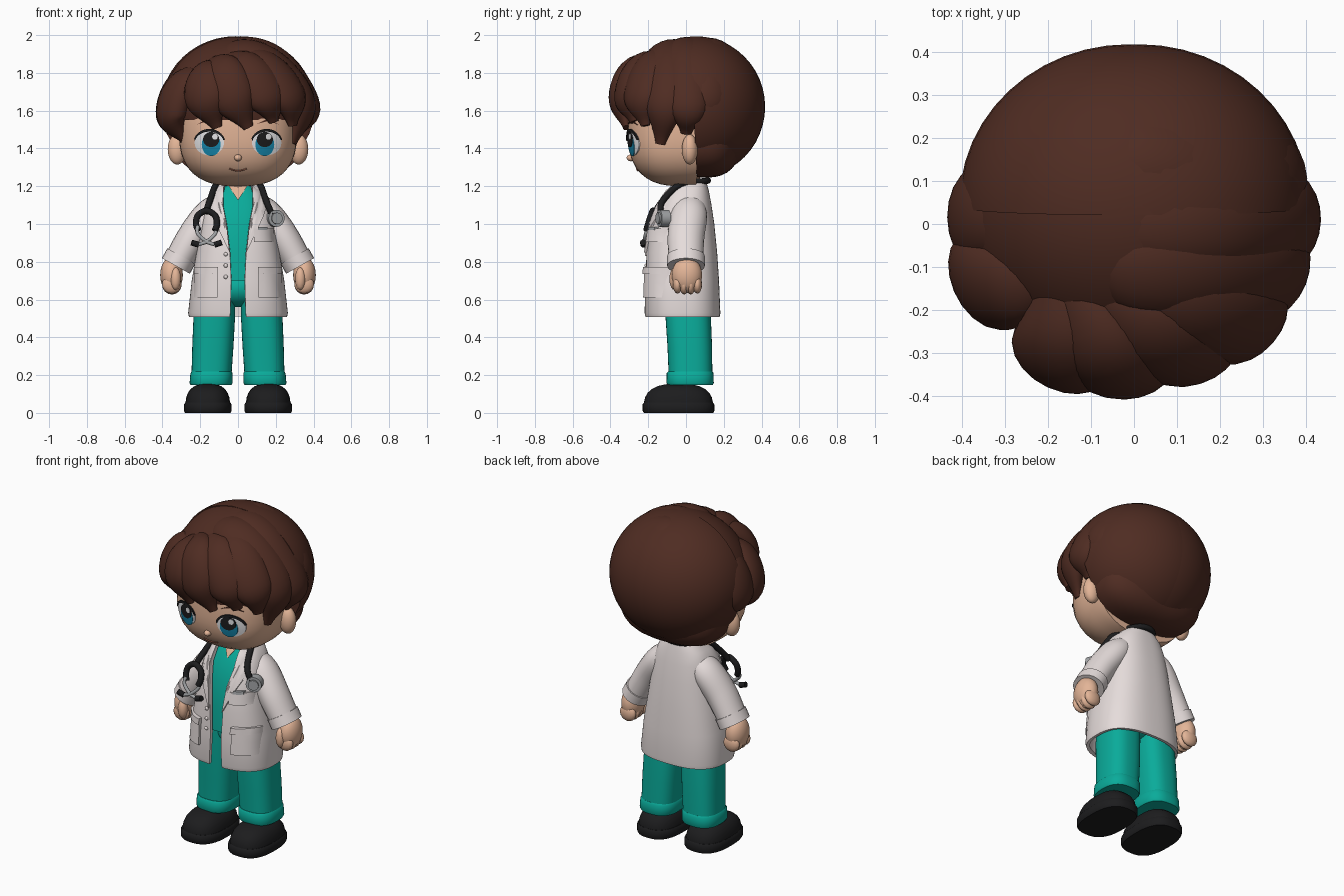
import bpy, bmesh, math
from math import sin, cos, pi, asin, radians
from mathutils import Vector

if "Cube" in bpy.data.objects:
    bpy.data.objects.remove(bpy.data.objects["Cube"], do_unlink=True)


def material(name, *rgb):
    m = bpy.data.materials.new(name)
    m.use_nodes = True
    m.diffuse_color = (*rgb, 1)
    m.node_tree.nodes["Principled BSDF"].inputs["Base Color"].default_value = (*rgb, 1)
    return m


HAIR = material("brown hair", .078, .025, .016)
SKIN = material("skin", .77, .46, .31)
TEAL = material("teal scrubs", .003, .41, .325)
COAT = material("white coat", .79, .72, .71)
BLACK = material("black rubber", .012, .012, .013)
IRIS = material("blue iris", .008, .25, .43)
WHITE = material("eye white", .85, .85, .87)
SILVER = material("silver metal", .36, .37, .38)
LIP = material("mouth line", .35, .13, .08)
SIDES = ((-1, "right"), (1, "left"))
made = []


def finish(name, bm, mat):
    bmesh.ops.recalc_face_normals(bm, faces=bm.faces)
    mesh = bpy.data.meshes.new(name)
    bm.to_mesh(mesh)
    bm.free()
    mesh.materials.append(mat)
    ob = bpy.data.objects.new(name, mesh)
    bpy.context.collection.objects.link(ob)
    made.append(ob)
    return ob


def blob(name, center, radii, mat, p=2, cut=None, detail=32):
    """Superellipsoid; cut is an optional (point, normal) plane, the normal side is kept."""
    bm = bmesh.new()
    bmesh.ops.create_uvsphere(bm, u_segments=detail, v_segments=detail // 2, radius=1)
    for v in bm.verts:
        k = sum(abs(c) ** p for c in v.co) ** (-1 / p)
        v.co = Vector([c + r * k * u for c, r, u in zip(center, radii, v.co)])
    if cut:
        bmesh.ops.bisect_plane(bm, geom=bm.verts[:] + bm.edges[:] + bm.faces[:],
                               plane_co=cut[0], plane_no=cut[1], clear_inner=True)
        bmesh.ops.holes_fill(bm, edges=[e for e in bm.edges if e.is_boundary])
    return finish(name, bm, mat)


def catmull(a, b, c, d, t):
    return (b * 2 + (c - a) * t + (a * 2 - b * 5 + c * 4 - d) * t ** 2
            + (b * 3 - a - c * 3 + d) * t ** 3) * .5


def tube(name, points, radii, mat, flat=1, ref=None, seg=16, steps=6):
    """Swept tube; ref(p) gives the direction along which the section is scaled by flat."""
    pts = [Vector(p) for p in points]
    rad = list(radii) if isinstance(radii, (list, tuple)) else [radii] * len(pts)
    pts = [pts[0] * 2 - pts[1]] + pts + [pts[-1] * 2 - pts[-2]]
    rad = [rad[0]] + rad + [rad[-1]]
    path = []
    for i in range(len(pts) - 3):
        for j in range(steps + (i == len(pts) - 4)):
            t = j / steps
            path.append((catmull(*pts[i:i + 4], t), max(.004, catmull(*rad[i:i + 4], t))))
    bm, rings, n = bmesh.new(), [], None
    for i, (p, r) in enumerate(path):
        t = (path[min(i + 1, len(path) - 1)][0] - path[max(i - 1, 0)][0]).normalized()
        n = ref(p) if ref else (n or t.orthogonal())
        n = (n - t * n.dot(t)).normalized()
        side = t.cross(n)
        rings.append([bm.verts.new(p + side * (r * cos(a)) + n * (r * flat * sin(a)))
                      for a in (2 * pi * k / seg for k in range(seg))])
    skin_rings(bm, rings, True)
    return finish(name, bm, mat)


def skin_rings(bm, rings, closed):
    count = len(rings[0])
    for a, b in zip(rings, rings[1:]):
        for k in range(count if closed else count - 1):
            m = (k + 1) % count
            bm.faces.new((a[k], a[m], b[m], b[k]))
    if closed:
        bm.faces.new(rings[0])
        bm.faces.new(rings[-1])


P = 2.6


def spow(v):
    return math.copysign(abs(v) ** (2 / P), v)


def loft(name, rings, mat, cx=lambda z: 0, gaps=None, seg=40):
    """Stack of rounded sections (z, half width, front y, back y), optionally open in front."""
    bm, out = bmesh.new(), []
    for i, (z, rx, yf, yb) in enumerate(rings):
        a0 = asin((gaps[i] / rx) ** (P / 2)) if gaps else 0
        n = seg - 1 if gaps else seg
        angles = [a0 + (2 * pi - 2 * a0) * k / n for k in range(seg)]
        out.append([bm.verts.new((cx(z) + rx * spow(sin(a)),
                                  (yf + yb) / 2 - (yb - yf) / 2 * spow(cos(a)), z)) for a in angles])
    skin_rings(bm, out, not gaps)
    return finish(name, bm, mat)


def patch(name, outline, surf, off, thick, mat):
    """Plate cut to an x-z outline that follows a curved front surface."""
    bm = bmesh.new()
    bm.faces.new([bm.verts.new((x, 0, z)) for x, z in outline])
    bmesh.ops.triangulate(bm, faces=bm.faces[:])
    bmesh.ops.subdivide_edges(bm, edges=bm.edges[:], cuts=3, use_grid_fill=True)
    for v in bm.verts:
        v.co.y = surf(v.co.x, v.co.z) - off
    ext = bmesh.ops.extrude_face_region(bm, geom=bm.faces[:])
    for g in ext["geom"]:
        if isinstance(g, bmesh.types.BMVert):
            g.co.y += thick
    return finish(name, bm, mat)


def oval(cx, cz, rx, rz, start=0, end=360, n=28):
    return [(cx + rx * cos(a), cz + rz * sin(a))
            for a in (radians(start + (end - start) * k / n) for k in range(n))]


def box(x0, x1, z0, z1):
    return [(x0, z0), (x1, z0), (x1, z1), (x0, z1)]


# Head
FC, FR, FP = (0, -.02, 1.49), (.312, .288, .29), 2.6


def face_y(x, z):
    k = 1 - abs(x / FR[0]) ** FP - abs((z - FC[2]) / FR[2]) ** FP
    return FC[1] - FR[1] * max(k, .001) ** (1 / FP)


blob("head", FC, FR, SKIN, FP, cut=((0, .055, 0), (0, -1, 0)), detail=48)
blob("nose", (0, face_y(0, 1.35), 1.35), (.02, .024, .018), SKIN)
tube("neck", [(0, .01, 1.08), (0, .01, 1.26)], .065, SKIN)
tube("mouth", [(x, face_y(x, z) - .001, z) for x, z in
               ((-.045, 1.293), (-.02, 1.284), (0, 1.282), (.02, 1.284), (.045, 1.293))], .004, LIP, seg=8)
for s, side in SIDES:
    blob(side + "_ear", (s * .322, .02, 1.395), (.05, .042, .08), SKIN)
    patch(side + "_eye_white", oval(s * .152, 1.43, .078, .066), face_y, .004, .006, WHITE)
    patch(side + "_iris", oval(s * .142, 1.42, .05, .06), face_y, .007, .006, IRIS)
    patch(side + "_pupil", oval(s * .142, 1.447, .043, .04), face_y, .010, .006, BLACK)
    patch(side + "_eye_glint", oval(s * .142 + .02, 1.462, .015, .016), face_y, .013, .006, WHITE)
    lash = oval(s * .152, 1.43, .084, .073, 12, 168) + oval(s * .152, 1.426, .078, .063, 168, 12)
    patch(side + "_eyelash", lash, face_y, .012, .008, BLACK)
    brow = [(s * x, z) for x, z in ((.10, 1.53), (.16, 1.545), (.22, 1.525), (.16, 1.558))]
    patch(side + "_eyebrow", brow, face_y, .006, .007, HAIR)

# Hair masses, the back one split by a centre seam, and swept locks
HC = Vector((0, .02, 1.6))
for s, side in SIDES:
    blob(side + "_back_hair", (s * .012, .05, 1.62), (.395, .369, .374), HAIR,
         cut=((0, .045, 1.5), (0, 1, .05)), detail=48)
blob("nape_hair", (0, .09, 1.45), (.335, .2, .205), HAIR, 2.6, cut=((0, .045, 1.5), (0, 1, .05)), detail=40)
blob("top_hair", (0, .045, 1.62), (.4, .364, .372), HAIR, cut=((0, 0, 1.55), (0, 0, 1)), detail=48)
LOCKS = {
    "right_side_lock": ((-.15, -.09, 1.83), (-.29, -.14, 1.74), (-.35, -.125, 1.57), (-.285, -.12, 1.44)),
    "right_rear_lock": ((-.16, .02, 1.84), (-.31, .02, 1.74), (-.36, .015, 1.57), (-.32, 0, 1.46)),
    "right_fringe": ((-.18, -.1, 1.83), (-.175, -.255, 1.78), (-.165, -.315, 1.65), (-.11, -.3, 1.51)),
    "middle_fringe": ((-.17, -.1, 1.84), (-.08, -.275, 1.81), (-.02, -.335, 1.66), (.055, -.315, 1.51)),
    "left_fringe": ((-.17, -.09, 1.84), (.03, -.24, 1.83), (.15, -.295, 1.67), (.19, -.275, 1.54)),
    "left_outer_fringe": ((-.16, -.09, 1.85), (.11, -.18, 1.85), (.265, -.23, 1.67), (.29, -.215, 1.52)),
}
SWEEPS = {
    "left_side_sweep": ((-.17, -.07, 1.83), (0, -.1, 1.895), (.19, -.11, 1.835), (.335, -.115, 1.63), (.29, -.135, 1.425)),
    "crown_sweep": ((-.2, .03, 1.82), (0, .01, 1.912), (.21, 0, 1.855), (.365, .01, 1.62), (.325, 0, 1.48)),
    "rear_sweep": ((-.18, .16, 1.81), (0, .16, 1.9), (.2, .14, 1.835), (.33, .12, 1.65), (.27, .12, 1.42)),
}


def lock(name, pts, radii):
    tube(name, pts, radii, HAIR, .65, lambda p: p - HC, 20, 8)


for name, pts in LOCKS.items():
    lock(name, pts, (.05, .105, .115, .028))
for name, pts in SWEEPS.items():
    lock(name, pts, (.03, .115, .115, .11, .028))

# Coat body, open down the front, over the scrub top
RINGS = [(.51, .25, -.205, .17), (.53, .254, -.21, .172), (.7, .235, -.205, .165), (.85, .21, -.2, .155),
         (1.0, .185, -.178, .14), (1.1, .168, -.142, .125), (1.17, .138, -.1, .112), (1.215, .09, -.06, .1)]
GAPS = (.042, .04, .035, .042, .06, .08, .08, .07)


def coat_y(x, z):
    z = min(max(z, RINGS[0][0]), RINGS[-1][0])
    a, b = next(r for r in zip(RINGS, RINGS[1:]) if r[1][0] >= z)
    t = (z - a[0]) / (b[0] - a[0])
    rx, yf, yb = (u + (v - u) * t for u, v in zip(a[1:], b[1:]))
    k = min(abs(x) / rx, .97)
    return (yf + yb) / 2 - (yb - yf) / 2 * (1 - k ** P) ** (1 / P)


coat = loft("coat_body", RINGS, COAT, gaps=GAPS, seg=64)
shell = coat.modifiers.new("thickness", "SOLIDIFY")
shell.thickness, shell.offset = .02, 0
loft("scrub_top", [(z, rx - .025, yf + .03, yb - .03) for z, rx, yf, yb in RINGS[2:]], TEAL)
patch("neckline", [(-.052, 1.205), (0, 1.125), (.052, 1.205)],
      lambda x, z: coat_y(x, z) + .03, .008, .009, SKIN)

LAPEL = ((.075, 1.205), (.12, 1.17), (.15, 1.085), (.122, 1.072), (.135, 1.04), (.045, .85), (.06, 1.0), (.08, 1.1))
for s, side in SIDES:
    patch(side + "_lapel", [(s * x, z) for x, z in LAPEL], coat_y, .024, .022, COAT)
    patch(side + "_pocket", box(s * .108, s * .232, .61, .765), coat_y, .028, .028, COAT)
    patch(side + "_pocket_flap", box(s * .105, s * .232, .735, .772), coat_y, .036, .03, COAT)
patch("chest_pocket", box(.085, .19, .905, .975), coat_y, .03, .03, COAT)
patch("badge_clip", box(.105, .155, .968, .985), coat_y, .034, .02, SILVER)
for i in range(3):
    z = .84 - i * .06
    blob("button_%d" % (i + 1), (-.065, coat_y(.065, z) - .012, z), (.011, .008, .011), COAT, detail=12)

# Arms, hands, legs and shoes
for s, side in SIDES:
    tube(side + "_sleeve", [(s * .08, .02, 1.115), (s * .155, .015, 1.045), (s * .24, 0, .93), (s * .322, 0, .79)],
         (.065, .083, .083, .078), COAT, 1.17, lambda p: Vector((0, 1, 0)), 24)
    tube(side + "_cuff", [(s * .3, 0, .83), (s * .329, 0, .778)], .085, COAT, 1.17, lambda p: Vector((0, 1, 0)), 24)
    blob(side + "_hand", (s * .352, .005, .73), (.06, .08, .095), SKIN)
    for i in range(4):
        y = .06 - i * .035
        blob("%s_finger_%d" % (side, i + 1), (s * .35, y, .68), (.052, .025, .056 - .005 * abs(i - 1.5)), SKIN, detail=16)
    blob(side + "_thumb", (s * .33, -.06, .71), (.028, .028, .06), SKIN, detail=16)
    lean = lambda z, s=s: s * (.15 - .048 * z)
    loft(side + "_trouser_leg", [(.16, .105, -.09, .14), (.35, .109, -.098, .138),
                                 (.5, .11, -.108, .132), (.7, .1, -.112, .12)], TEAL, lean)
    loft(side + "_trouser_cuff", [(.148, .108, -.098, .142), (.158, .114, -.103, .147),
                                  (.21, .112, -.102, .146), (.22, .105, -.095, .14)], TEAL, lean)
    blob(side + "_shoe_upper", (s * .16, -.04, .035), (.118, .183, .12), BLACK, 2.6,
         cut=((0, 0, .02), (0, 0, 1)))
    loft(side + "_shoe_sole", [(0, .12, -.222, .145), (.01, .126, -.23, .15),
                               (.045, .126, -.23, .15), (.055, .119, -.222, .143)], BLACK, lambda z, s=s: s * .16)
blob("trouser_seat", (0, .01, .66), (.19, .12, .1), TEAL)

# Stethoscope
tube("stethoscope_tube", [(-.172, -.165, 1.06), (-.15, -.125, 1.12), (-.115, -.03, 1.21), (-.065, .085, 1.225),
                          (0, .115, 1.23), (.065, .085, 1.225), (.115, -.03, 1.21), (.15, -.125, 1.12),
                          (.18, -.135, 1.05)], .017, BLACK, seg=12)
tube("headset_yoke", [(-.21, -.195, .965), (-.222, -.185, 1.0), (-.212, -.175, 1.045), (-.167, -.175, 1.07),
                      (-.122, -.185, 1.045), (-.112, -.2, 1.0), (-.122, -.21, .965)], .017, BLACK, seg=12)
for name, a, b in (("outer", -.213, -.125), ("inner", -.12, -.208)):
    tube(name + "_headset_arm", [(a, -.2, .99), (a, -.212, .95), ((a + b) / 2, -.222, .908), (b, -.225, .892)],
         .01, SILVER, seg=10)
    tip = b + math.copysign(.038, b + .165)
    tube(name + "_ear_tip", [(b, -.225, .89), (tip, -.228, .902)], .016, BLACK, seg=12)
disc, facing = Vector((.187, -.095, 1.03)), Vector((.35, -.94, 0))
tube("chest_piece", [disc, disc + facing * .05], .045, SILVER, seg=28, steps=1)
tube("chest_piece_face", [disc + facing * .05, disc + facing * .06], .03, SILVER, seg=28, steps=1)

# Apply modifiers and shade
bpy.ops.object.select_all(action="DESELECT")
for ob in made:
    ob.select_set(True)
bpy.context.view_layer.objects.active = made[0]
bpy.ops.object.convert(target="MESH")
bpy.ops.object.shade_smooth_by_angle(angle=radians(45))
